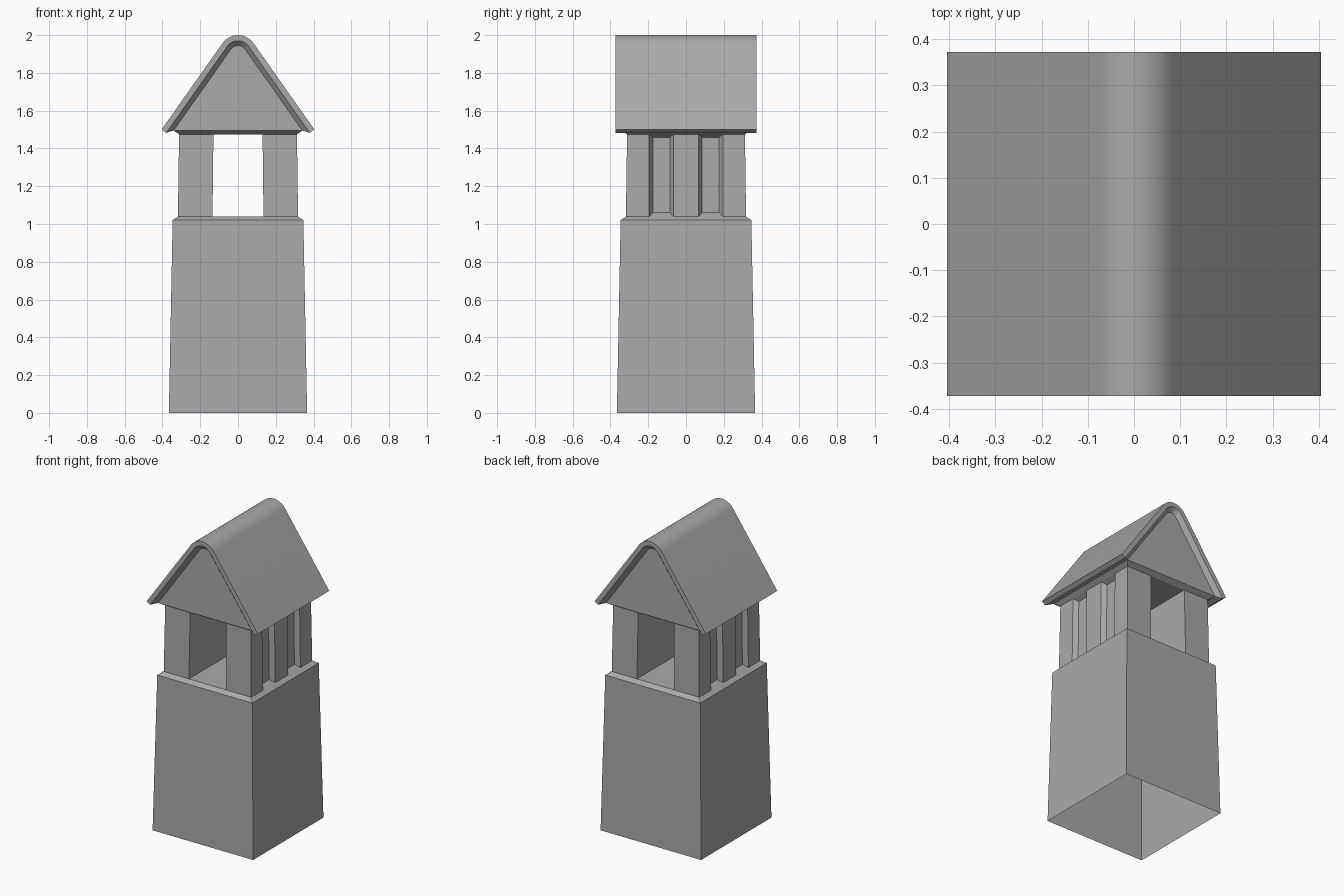
import bpy, bmesh, math

cube = bpy.data.objects.get("Cube")
if cube:
    bpy.data.objects.remove(cube, do_unlink=True)

stone = bpy.data.materials.new("grey stone")
stone.use_nodes = True
GREY = (0.4, 0.4, 0.4, 1)
stone.diffuse_color = GREY
stone.node_tree.nodes["Principled BSDF"].inputs["Base Color"].default_value = GREY

LEDGE, FLOOR, CEILING = 1.02, 1.04, 1.475
WALL_LOW, WALL_TOP = 0.318, 0.312


def finish(name, bm, smooth=False, closed=True):
    if closed:
        bmesh.ops.recalc_face_normals(bm, faces=bm.faces)
    mesh = bpy.data.meshes.new(name)
    bm.to_mesh(mesh)
    bm.free()
    mesh.materials.append(stone)
    obj = bpy.data.objects.new(name, mesh)
    bpy.context.collection.objects.link(obj)
    if smooth:
        bpy.ops.object.select_all(action='DESELECT')
        obj.select_set(True)
        bpy.context.view_layer.objects.active = obj
        bpy.ops.object.shade_smooth_by_angle(angle=math.radians(25))
    return obj


def square(bm, half, z):
    return [bm.verts.new((sx * half, sy * half, z))
            for sx, sy in ((-1, -1), (1, -1), (1, 1), (-1, 1))]


def bridge(bm, a, b, loop=True):
    n = len(a)
    for i in range(n if loop else n - 1):
        j = (i + 1) % n
        bm.faces.new((a[i], a[j], b[j], b[i]))


# Tapered hollow base, open below, with a sloped ledge and a floor
bm = bmesh.new()
rings = [square(bm, h, z) for h, z in ((0.366, 0), (0.346, LEDGE), (WALL_LOW, FLOOR))]
for low, high in zip(rings, rings[1:]):
    bridge(bm, low, high)
bm.faces.new(rings[-1])
finish("tower_base", bm, closed=False)


# Side walls with two sloped blind niches each
def side_wall(name, side):
    bm = bmesh.new()
    cuts = (-0.195, -0.067, 0.067, 0.195)

    def column(y, low_x, top_x, low_z=FLOOR, top_z=CEILING, top_y=None):
        return (bm.verts.new((side * low_x, y, low_z)),
                bm.verts.new((side * top_x, y if top_y is None else top_y, top_z)))

    outer = [column(-WALL_LOW, WALL_LOW, WALL_TOP, top_y=-WALL_TOP)]
    outer += [column(y, WALL_LOW, WALL_TOP) for y in cuts]
    outer += [column(WALL_LOW, WALL_LOW, WALL_TOP, top_y=WALL_TOP)]
    inner = [column(s * WALL_LOW, 0.135, 0.13, top_y=s * WALL_TOP) for s in (-1, 1)]
    for i, (a, b) in enumerate(zip(outer, outer[1:])):
        rim = [a[0], b[0], b[1], a[1]]
        if i % 2 == 0:
            bm.faces.new(rim)
            continue
        # Niche: set-in panel joined to its rim by slopes
        p, q = [column(y, WALL_LOW - 0.03, WALL_TOP - 0.03, FLOOR + 0.02, CEILING - 0.017)
                for y in (cuts[i - 1] + 0.019, cuts[i] - 0.019)]
        panel = [p[0], q[0], q[1], p[1]]
        bridge(bm, rim, panel)
        bm.faces.new(panel)
    for a, b in ((inner[0], outer[0]), (inner[1], outer[-1]), inner):
        bm.faces.new((a[0], b[0], b[1], a[1]))
    for k in (0, 1):
        bm.faces.new([c[k] for c in outer] + [inner[1][k], inner[0][k]])
    finish(name, bm)


side_wall("left_wall", 1)
side_wall("right_wall", -1)

# Rounded gable roof
RADIUS, CENTRE, PITCH, STEPS = 0.1, 1.9, math.radians(54.8), 12


def roof_ring(bm, inset, eave_z, y):
    r = RADIUS - inset
    arc = [(r * math.sin(a), CENTRE + r * math.cos(a))
           for a in (PITCH * (2 * i / STEPS - 1) for i in range(STEPS + 1))]
    x, z = arc[-1]
    eave = x + (z - eave_z) / math.tan(PITCH)
    points = [(-eave, eave_z)] + arc + [(eave, eave_z)]
    return [bm.verts.new((px, y, pz)) for px, pz in points]


bm = bmesh.new()
ends = []
for s in (-1, 1):
    outer = roof_ring(bm, 0, 1.5, s * 0.372)
    rim = roof_ring(bm, 0.03, 1.483, s * 0.372)
    gable = roof_ring(bm, 0.055, 1.495, s * 0.345)
    bridge(bm, outer, rim, loop=False)
    bridge(bm, rim, gable, loop=False)
    bm.faces.new(gable)
    ends.append((outer, rim, gable))
front, back = ends
bridge(bm, front[0], back[0], loop=False)
# Eave edges and undersides
for k in (0, -1):
    for a, b in ((0, 1), (1, 2)):
        bm.faces.new((front[a][k], front[b][k], back[b][k], back[a][k]))
# Sloped cornice down to the flat ceiling
ceiling = square(bm, WALL_TOP, CEILING)
bridge(bm, [front[2][0], front[2][-1], back[2][-1], back[2][0]], ceiling)
bm.faces.new(ceiling)
finish("gable_roof", bm, smooth=True)
